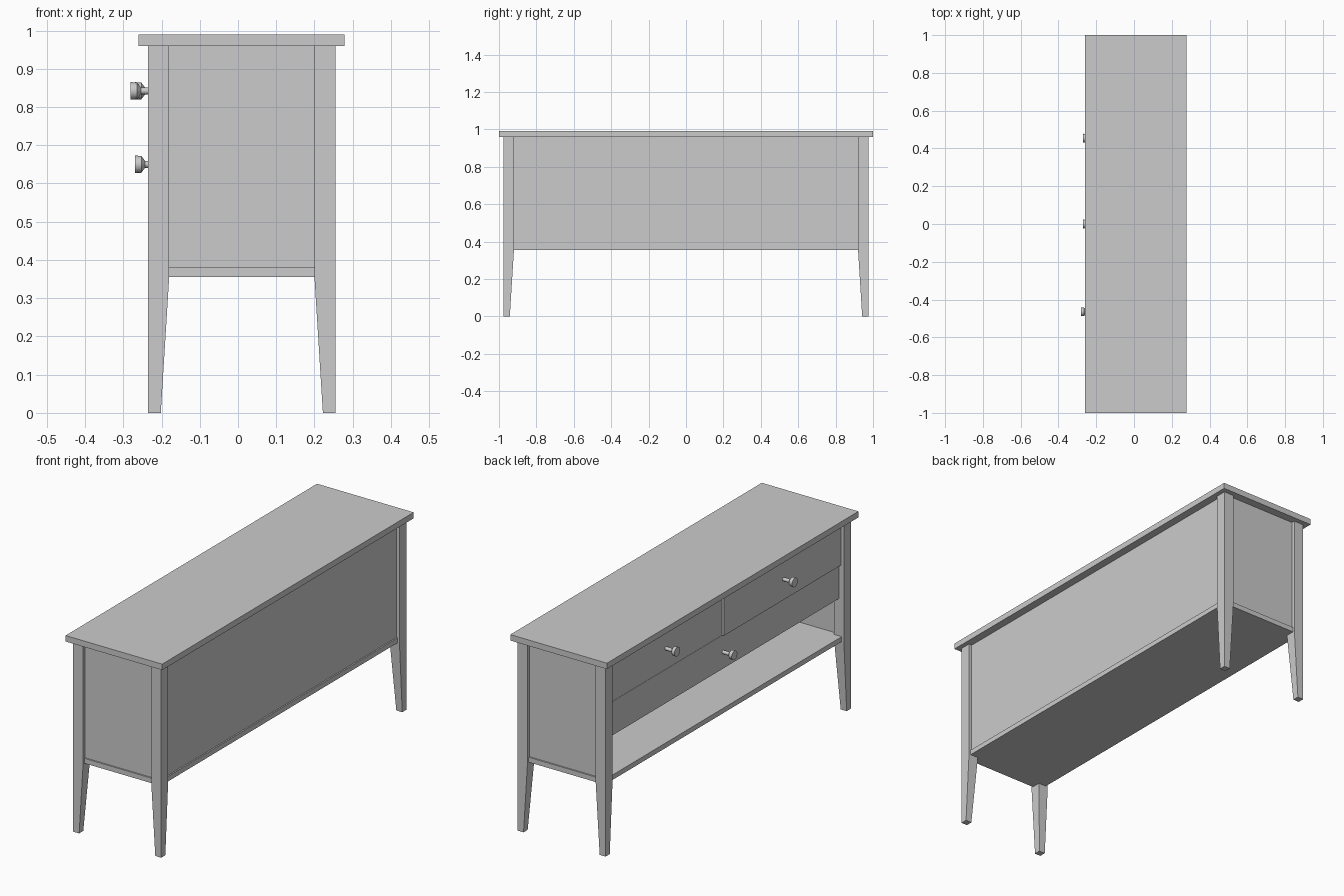
import bpy, bmesh, math
from mathutils import Matrix

if "Cube" in bpy.data.objects:
    bpy.data.objects.remove(bpy.data.objects["Cube"])

paint = bpy.data.materials.new("plain grey")
paint.use_nodes = True
GREY = (0.6, 0.6, 0.6, 1)
paint.diffuse_color = GREY
paint.node_tree.nodes["Principled BSDF"].inputs["Base Color"].default_value = GREY


def finish(name, bm):
    bmesh.ops.recalc_face_normals(bm, faces=bm.faces)
    mesh = bpy.data.meshes.new(name)
    bm.to_mesh(mesh)
    bm.free()
    mesh.materials.append(paint)
    obj = bpy.data.objects.new(name, mesh)
    bpy.context.collection.objects.link(obj)
    return obj


def box(name, x, y, z):
    """Box spanning the (low, high) pairs given for each axis."""
    bm = bmesh.new()
    bmesh.ops.create_cube(bm, size=1)
    for v in bm.verts:
        v.co = [lo + (c + 0.5) * (hi - lo) for c, (lo, hi) in zip(v.co, (x, y, z))]
    return finish(name, bm)


# Main dimensions
X0, X1, Y = -0.235, 0.255, 0.975      # outer faces of the legs
LEG, FOOT = 0.055, 0.033              # leg width above and at the floor
SHELF, DECK, SPLIT, TOP = 0.355, 0.567, 0.738, 0.96
INSET = 0.017
INNER = Y - LEG


# Legs: square above, tapered on the two inner sides below the shelf
def leg(name, x, sx, sy):
    bm = bmesh.new()
    rings = []
    for z, w in ((0, FOOT), (SHELF, LEG), (TOP, LEG)):
        rings.append([bm.verts.new((x + sx * w * a, sy * (Y - w * b), z))
                      for a, b in ((0, 0), (1, 0), (1, 1), (0, 1))])
    for low, high in zip(rings, rings[1:]):
        for i in range(4):
            j = (i + 1) % 4
            bm.faces.new((low[i], low[j], high[j], high[i]))
    bm.faces.new(rings[0])
    bm.faces.new(rings[-1])
    finish(name, bm)


for side, sy in (("near", -1), ("far", 1)):
    leg(f"{side}_drawer_side_leg", X0, 1, sy)
    leg(f"{side}_back_leg", X1, -1, sy)
    # Recessed end panel between the legs
    box(f"{side}_end_panel", (X0 + LEG, X1 - LEG),
        sorted((sy * (Y - INSET), sy * (Y - INSET - 0.02))), (SHELF + 0.025, TOP))

# Top, back and shelf
box("table_top", (-0.26, 0.278), (-1, 1), (TOP, 0.99))
box("back_panel", (X1 - INSET - 0.018, X1 - INSET), (-INNER, INNER), (SHELF + 0.025, TOP))
box("shelf_long", (X0 + 0.012, X1 - 0.01), (-INNER, INNER), (SHELF, SHELF + 0.025))
box("shelf_ends", (X0 + LEG, X1 - LEG), (-Y + 0.01, Y - 0.01), (SHELF, SHELF + 0.025))

# Drawers; the near upper one stands slightly open
CLOSED, OPEN, BACK = -0.207, -0.218, 0.21
box("lower_drawer", (CLOSED, BACK), (-INNER, INNER), (DECK, SPLIT - 0.001))
box("far_upper_drawer", (CLOSED, BACK), (0.01, INNER), (SPLIT, TOP - 0.002))
box("near_upper_drawer", (OPEN, BACK), (-INNER, 0.009), (SPLIT, TOP - 0.002))


# Knobs: lathed stem flaring into a flat round head
def knob(name, x, y, z):
    profile = ((0, 0.009), (0.036, 0.009), (0.046, 0.022), (0.063, 0.023))
    sides = 16
    bm = bmesh.new()
    rings = [[bm.verts.new((-d, r * math.cos(math.tau * i / sides),
                            r * math.sin(math.tau * i / sides)))
              for i in range(sides)] for d, r in profile]
    for a, b in zip(rings, rings[1:]):
        for i in range(sides):
            j = (i + 1) % sides
            bm.faces.new((a[i], a[j], b[j], b[i]))
    bm.faces.new(rings[0])
    bm.faces.new(rings[-1])
    bmesh.ops.transform(bm, matrix=Matrix.Translation((x, y, z)), verts=bm.verts)
    obj = finish(name, bm)
    bpy.ops.object.select_all(action="DESELECT")
    obj.select_set(True)
    bpy.context.view_layer.objects.active = obj
    bpy.ops.object.shade_smooth_by_angle(angle=math.radians(35))


knob("lower_knob", CLOSED, 0, 0.65)
knob("far_upper_knob", CLOSED, 0.455, 0.842)
knob("near_upper_knob", OPEN, -0.465, 0.842)
